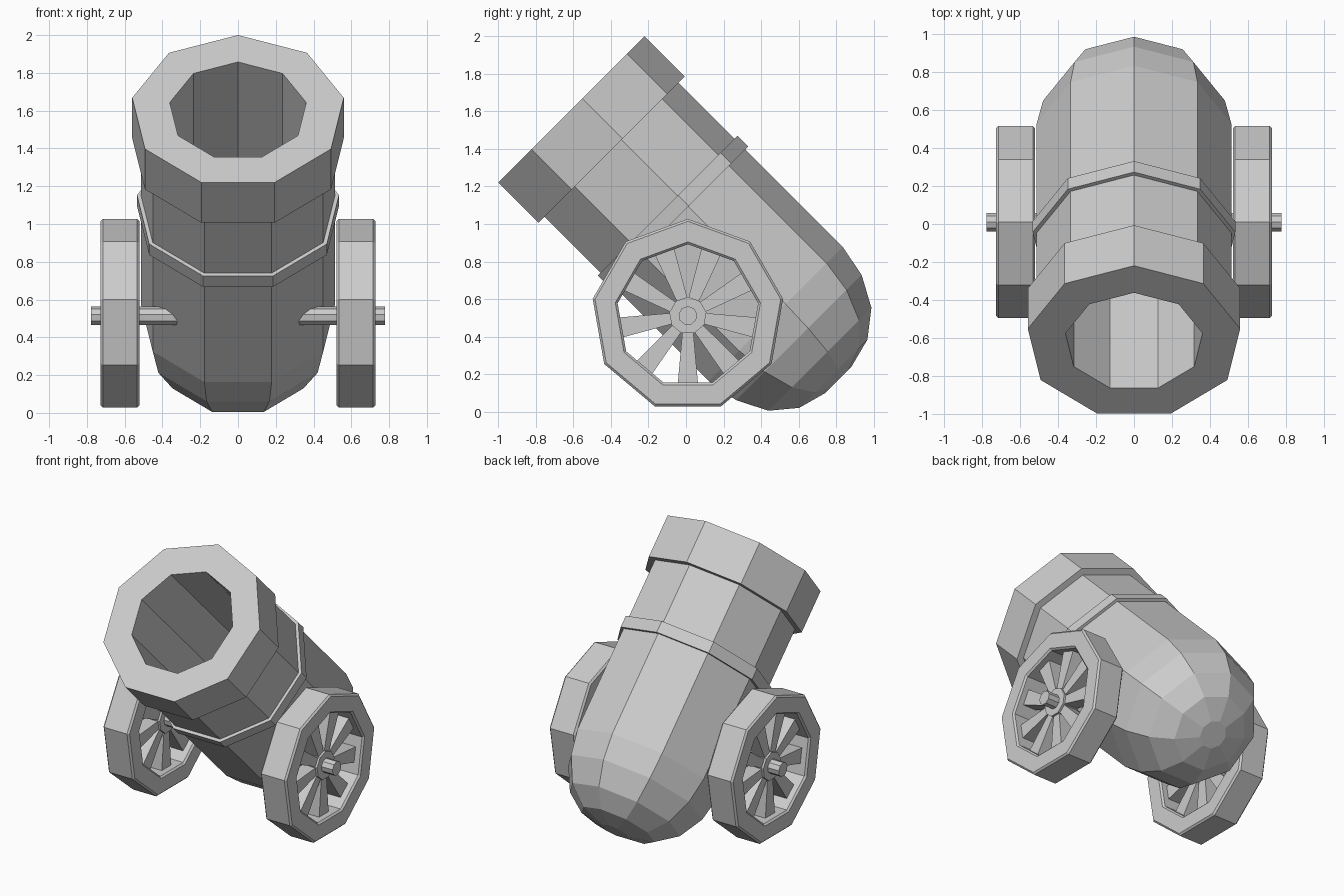
import bpy, bmesh, math
from mathutils import Matrix

if "Cube" in bpy.data.objects:
    bpy.data.objects.remove(bpy.data.objects["Cube"])

SIDES = 9
BARREL = Matrix.Translation((0, 0.488, 0.488)) @ Matrix.Rotation(math.radians(45), 4, 'X')
# wheel frame: local x,y,z -> world y,z,x
TO_X = Matrix(((0, 0, 1, 0), (1, 0, 0, 0), (0, 1, 0, 0), (0, 0, 0, 1)))


def finish(name, bm, matrix):
    bmesh.ops.recalc_face_normals(bm, faces=bm.faces)
    mesh = bpy.data.meshes.new(name)
    bm.to_mesh(mesh)
    bm.free()
    ob = bpy.data.objects.new(name, mesh)
    ob.matrix_world = matrix
    bpy.context.collection.objects.link(ob)
    return ob


def lathe(name, profile, matrix, loop=False):
    """Nine-sided turned part from (radius, height) pairs, one vertex pointing to +y."""
    bm = bmesh.new()
    rings = []
    for r, h in profile:
        angles = [math.pi / 2 + 2 * math.pi * i / SIDES for i in range(SIDES)]
        rings.append([bm.verts.new((r * math.cos(a), r * math.sin(a), h)) for a in angles])
    pairs = list(zip(rings, rings[1:]))
    if loop:
        pairs.append((rings[-1], rings[0]))
    else:
        bm.faces.new(rings[0])
        bm.faces.new(rings[-1])
    for a, b in pairs:
        for i in range(SIDES):
            j = (i + 1) % SIDES
            bm.faces.new((a[i], a[j], b[j], b[i]))
    return finish(name, bm, matrix)


def spokes(name, matrix):
    """Wedge spokes running from the hub to the middle of each rim side."""
    bm = bmesh.new()
    for k in range(SIDES):
        rot = Matrix.Rotation(math.radians(-90) + 2 * math.pi * k / SIDES, 4, 'Z')
        geo = bmesh.ops.create_cube(bm, size=1)
        for v in geo['verts']:
            outer = v.co.x > 0
            v.co.x = 0.375 if outer else 0.07
            v.co.y *= 0.11 if outer else 0.055
            v.co.z *= 0.10
        bmesh.ops.transform(bm, matrix=rot, verts=geo['verts'])
    return finish(name, bm, matrix)


# barrel: rounded breech, body, muzzle ring and bore
lathe("barrel", [(0.098, -0.455), (0.265, -0.412), (0.40, -0.307), (0.487, -0.146),
                 (0.521, 0.03), (0.521, 1.268), (0.5686, 1.268), (0.5686, 1.57),
                 (0.367, 1.57), (0.367, 0.45)], BARREL)

# raised band around the barrel
lathe("barrel_band", [(0.50, 0.764), (0.543, 0.764), (0.543, 0.846), (0.50, 0.846)],
      BARREL, loop=True)

# axle through the barrel
lathe("axle", [(0.05, -0.778), (0.05, 0.778)],
      Matrix.Translation((0, 0.01, 0.512)) @ TO_X)

# wheels
for side, sx in (("left", -1), ("right", 1)):
    place = Matrix.Translation((sx * 0.625, 0.01, 0.512)) @ TO_X
    rim = lathe(side + "_wheel_rim", [(0.38, -0.103), (0.515, -0.103), (0.515, 0.103),
                                      (0.38, 0.103)], place, loop=True)
    bevel = rim.modifiers.new("edge_bevel", 'BEVEL')
    bevel.width = 0.012
    bevel.segments = 1
    bevel.limit_method = 'ANGLE'
    bevel.angle_limit = math.radians(60)
    spokes(side + "_wheel_spokes", place)
    lathe(side + "_wheel_hub", [(0.1, -0.065), (0.1, 0.065)], place)
